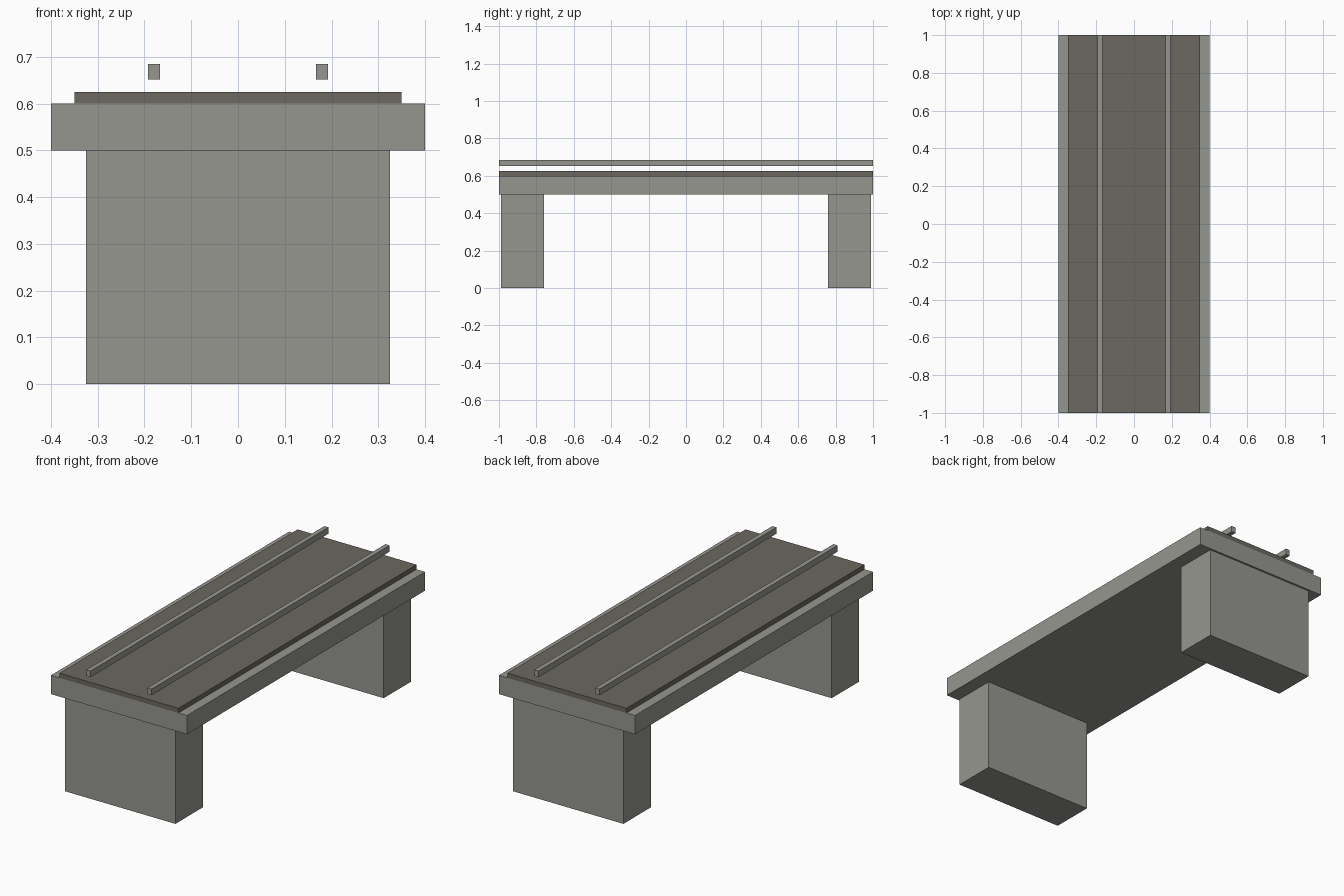
import bpy

cube = bpy.data.objects.get("Cube")
if cube:
    bpy.data.objects.remove(cube, do_unlink=True)


def make_material(name, colour):
    mat = bpy.data.materials.new(name)
    mat.use_nodes = True
    mat.diffuse_color = (*colour, 1)
    bsdf = next(n for n in mat.node_tree.nodes if n.type == "BSDF_PRINCIPLED")
    bsdf.inputs["Base Color"].default_value = (*colour, 1)
    return mat


def add_box(name, x, y, z, mat):
    """Box spanning the (low, high) pair given for each axis."""
    spans = (x, y, z)
    bpy.ops.mesh.primitive_cube_add(size=1)
    obj = bpy.context.object
    obj.name = obj.data.name = name
    for v in obj.data.vertices:
        v.co = [low + (c + 0.5) * (high - low) for c, (low, high) in zip(v.co, spans)]
    obj.data.materials.append(mat)
    return obj


concrete = make_material("concrete grey", (0.305, 0.305, 0.28))
gravel = make_material("dark gravel", (0.15, 0.138, 0.119))

length = (-1, 1)

# Deck slab and track bed
add_box("deck", (-0.4, 0.4), length, (0.5, 0.6), concrete)
add_box("track_bed", (-0.35, 0.35), length, (0.6, 0.625), gravel)

# Support piers at both ends
for name, side in (("front_pier", -1), ("back_pier", 1)):
    span = sorted((side * 0.76, side * 0.99))
    add_box(name, (-0.325, 0.325), span, (0, 0.5), concrete)

# Raised rails
for name, side in (("right_rail", -1), ("left_rail", 1)):
    span = sorted((side * 0.167, side * 0.192))
    add_box(name, span, length, (0.652, 0.685), concrete)
